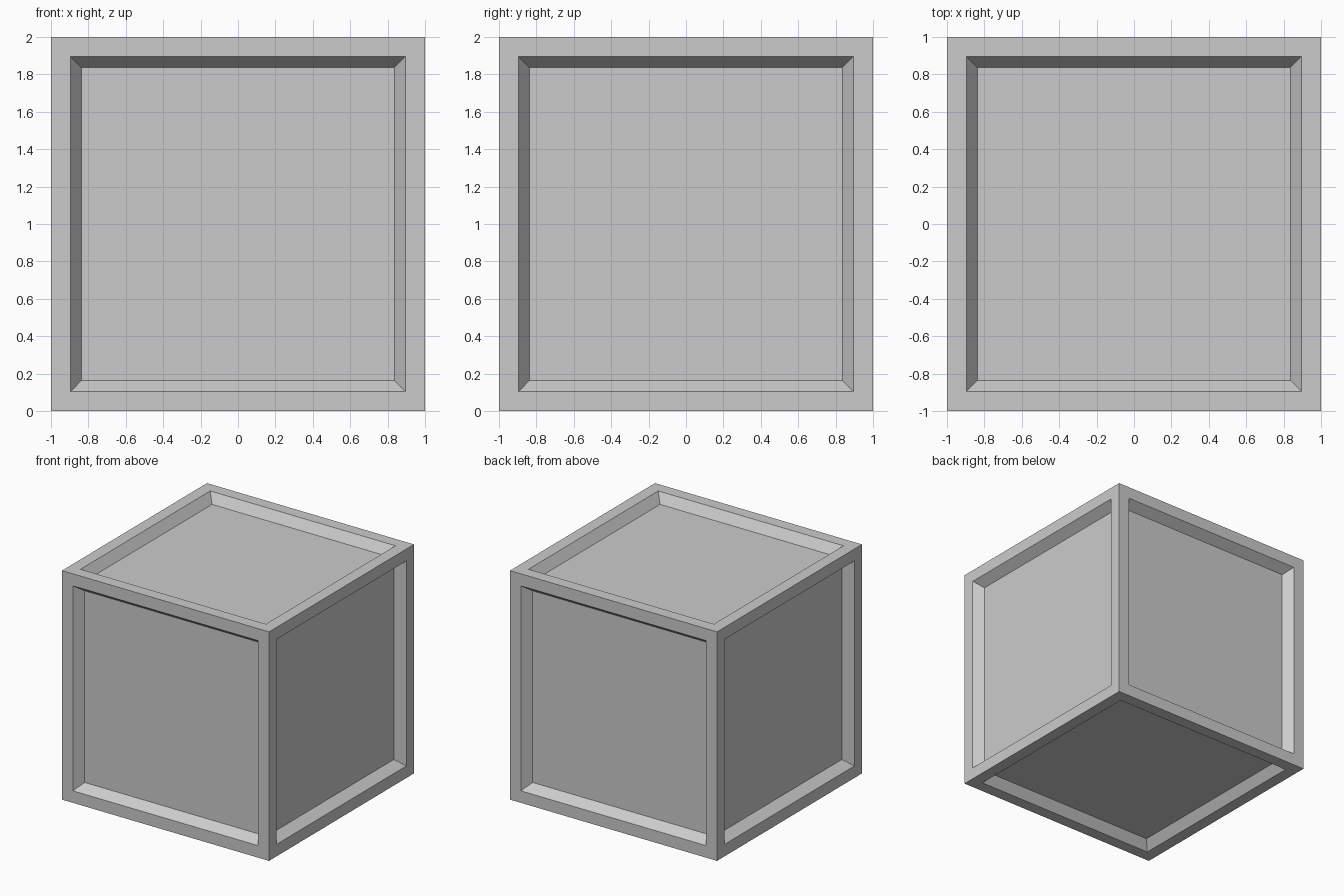
import bpy, bmesh
from mathutils import Matrix

if "Cube" in bpy.data.objects:
    bpy.data.objects.remove(bpy.data.objects["Cube"])

RIM = 0.105      # flat frame width
SLOPE = 0.058    # sideways run of the sloped wall
DEPTH = 0.08     # depth of the recessed panel

# Crate: a cube with a sloped, recessed panel on all six faces
bm = bmesh.new()
bmesh.ops.create_cube(bm, size=2, matrix=Matrix.Translation((0, 0, 1)))
panels = bm.faces[:]
bmesh.ops.inset_individual(bm, faces=panels, thickness=RIM, use_even_offset=True)
bmesh.ops.inset_individual(bm, faces=panels, thickness=SLOPE, use_even_offset=True)
for face in panels:
    offset = face.normal.copy() * -DEPTH
    bmesh.ops.translate(bm, verts=face.verts[:], vec=offset)
bm.normal_update()

mesh = bpy.data.meshes.new("crate")
bm.to_mesh(mesh)
bm.free()
crate = bpy.data.objects.new("crate", mesh)
bpy.context.collection.objects.link(crate)
